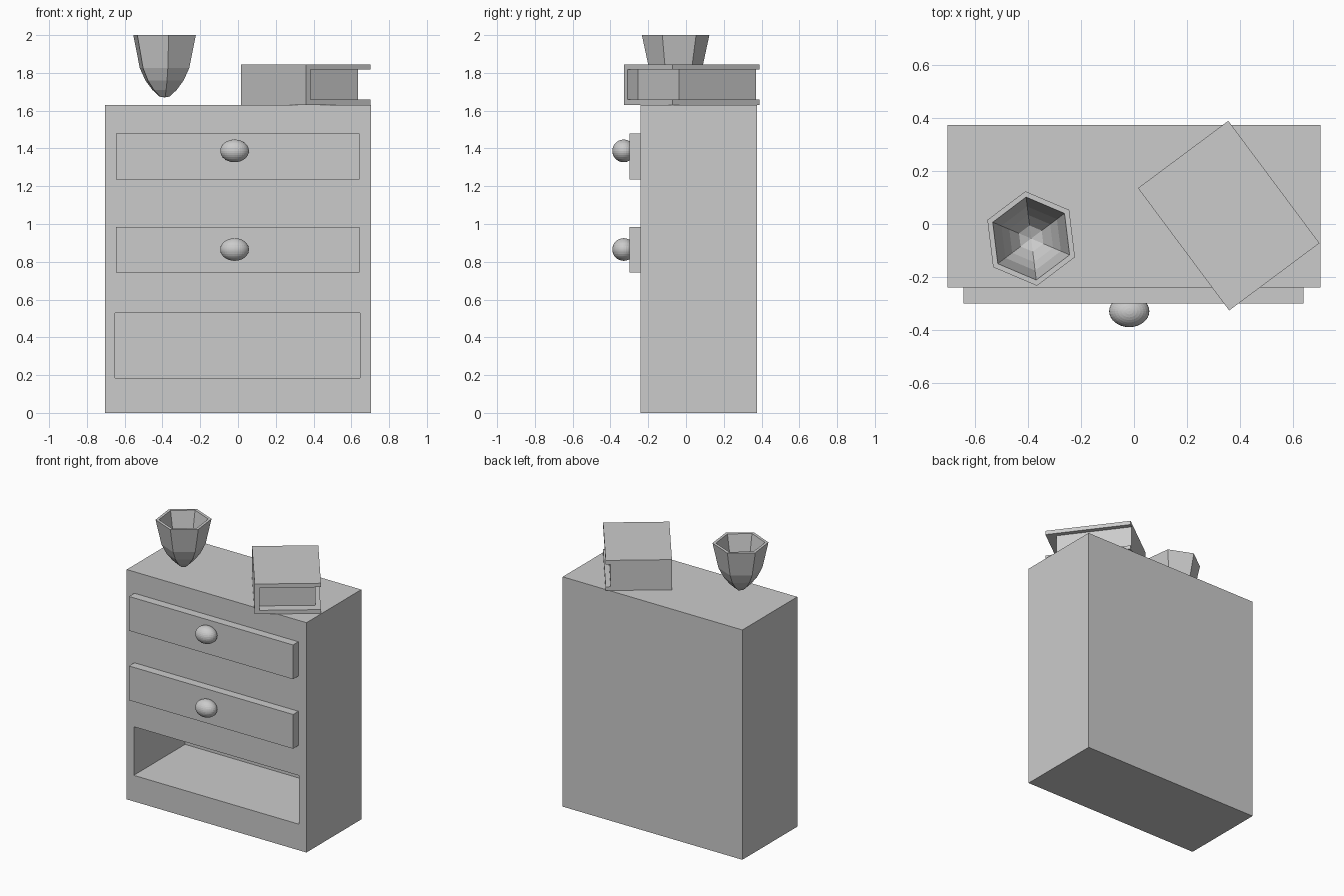
import bpy, bmesh, math
from mathutils import Matrix

if "Cube" in bpy.data.objects:
    bpy.data.objects.remove(bpy.data.objects["Cube"])


def box(name, lo, hi, matrix=None):
    bm = bmesh.new()
    bmesh.ops.create_cube(bm, size=1)
    for v in bm.verts:
        v.co = [(l + h) / 2 + c * (h - l) for l, h, c in zip(lo, hi, v.co)]
    return finish(name, bm, matrix)


def finish(name, bm, matrix=None):
    bmesh.ops.recalc_face_normals(bm, faces=bm.faces)
    mesh = bpy.data.meshes.new(name)
    bm.to_mesh(mesh)
    bm.free()
    obj = bpy.data.objects.new(name, mesh)
    bpy.context.collection.objects.link(obj)
    if matrix:
        obj.matrix_world = matrix
    return obj


# Cabinet with the open bottom compartment
cabinet = box("cabinet", (-0.705, -0.24, 0), (0.705, 0.375, 1.63))
cutter = box("compartment_cutter", (-0.65, -0.5, 0.185), (0.645, 0.335, 0.53))
cutter.hide_render = True
cutter.hide_viewport = True
cut = cabinet.modifiers.new("compartment", "BOOLEAN")
cut.operation = "DIFFERENCE"
cut.solver = "EXACT"
cut.object = cutter

# Drawer fronts with oval knobs
for label, z0, z1, zk in (("upper", 1.235, 1.478, 1.387), ("lower", 0.742, 0.985, 0.865)):
    box(label + "_drawer", (-0.645, -0.30, z0), (0.642, -0.24, z1))
    bm = bmesh.new()
    bmesh.ops.create_uvsphere(bm, u_segments=32, v_segments=16, radius=1)
    finish(label + "_knob", bm,
           Matrix.Translation((-0.018, -0.33, zk)) @ Matrix.Diagonal((0.076, 0.06, 0.06, 1)))

# Book: covers, spine and recessed pages, turned on the cabinet top
turn = Matrix.Translation((0.36, -0.327, 1.63)) @ Matrix.Rotation(math.radians(36.7), 4, "Z")
W, L, H, T = 0.426, 0.577, 0.215, 0.028
box("book_bottom_cover", (0, 0, 0.001), (W, L, T), turn)
box("book_top_cover", (0, 0, H - T), (W, L, H), turn)
box("book_spine", (0, 0, T), (0.03, L, H - T), turn)
box("book_pages", (0.03, 0.067, T), (0.394, L, H - T), turn)

# Six-sided hollow vase: outer wall up, over the rim, inner wall down
profile = [(0, 1.67), (0.03, 1.675), (0.07, 1.71), (0.11, 1.76), (0.142, 1.825), (0.18, 2.0),
           (0.158, 2.0), (0.122, 1.83), (0.09, 1.77), (0.05, 1.72), (0, 1.70)]
bm = bmesh.new()
verts = [bm.verts.new((r, 0, z)) for r, z in profile]
edges = [bm.edges.new(pair) for pair in zip(verts, verts[1:])]
bmesh.ops.spin(bm, geom=verts + edges, cent=(0, 0, 0), axis=(0, 0, 1),
               angle=math.tau, steps=6, use_duplicate=False)
bmesh.ops.remove_doubles(bm, verts=bm.verts, dist=0.0005)
finish("vase", bm, Matrix.Translation((-0.389, -0.055, 0)) @ Matrix.Rotation(math.radians(37), 4, "Z"))
